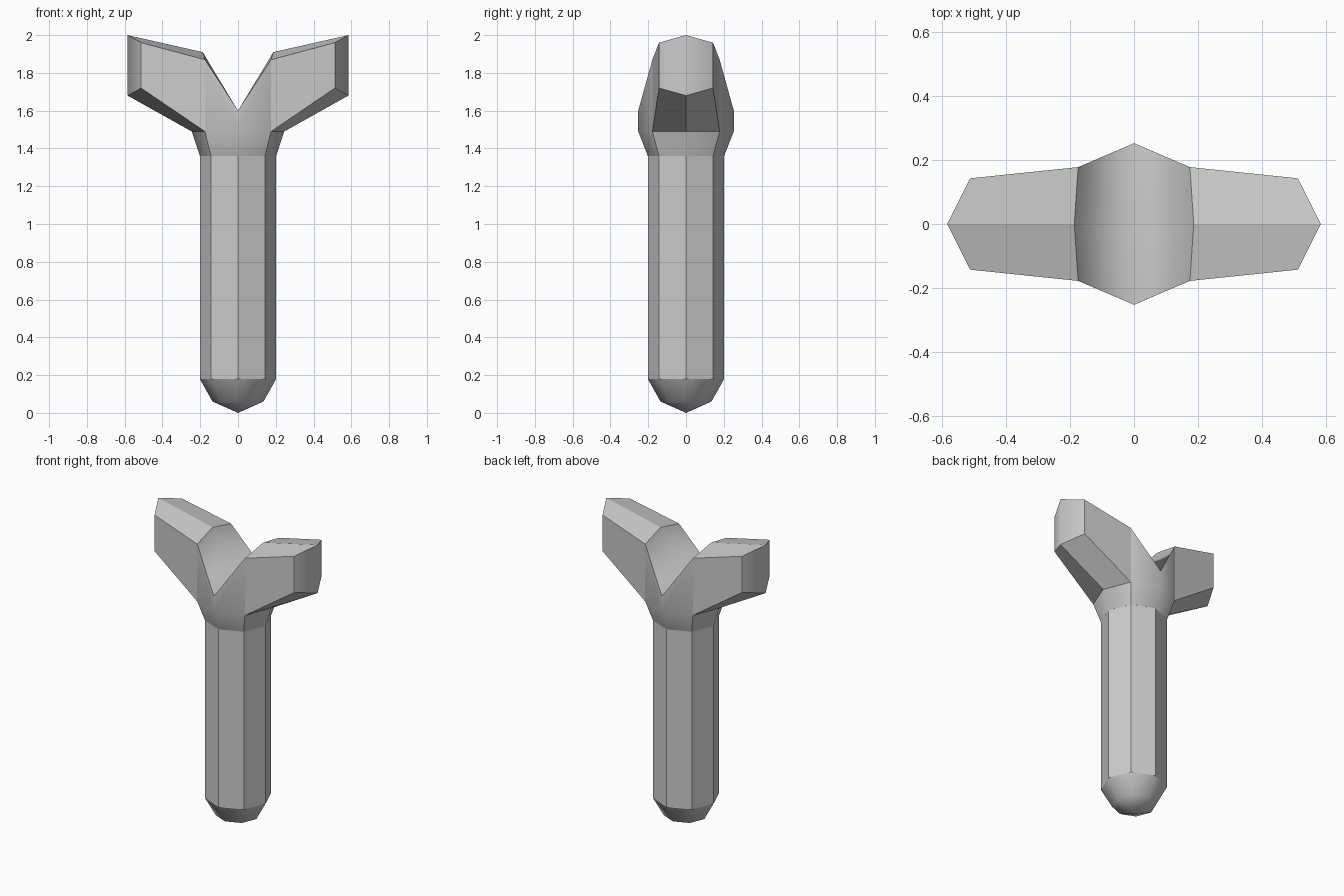
import bpy, bmesh, math

if "Cube" in bpy.data.objects:
    bpy.data.objects.remove(bpy.data.objects["Cube"])


def finish(bm, name):
    """Turn a bmesh into an object; every face is shaded as flagged."""
    bmesh.ops.recalc_face_normals(bm, faces=bm.faces)
    mesh = bpy.data.meshes.new(name)
    bm.to_mesh(mesh)
    bm.free()
    obj = bpy.data.objects.new(name, mesh)
    bpy.context.collection.objects.link(obj)
    return obj


# Octagonal handle: rounded foot (smooth) below a straight flat-sided shaft
bm = bmesh.new()
rings = [[bm.verts.new((r * math.cos(i * math.pi / 4), r * math.sin(i * math.pi / 4), z))
          for i in range(8)]
         for r, z in [(0.135, 0.06), (0.202, 0.18), (0.202, 1.36)]]
tip = bm.verts.new((0, 0, 0))
for i in range(8):
    j = (i + 1) % 8
    bm.faces.new((tip, rings[0][j], rings[0][i])).smooth = True
    bm.faces.new((rings[0][i], rings[0][j], rings[1][j], rings[1][i])).smooth = True
    bm.faces.new((rings[1][i], rings[1][j], rings[2][j], rings[2][i])).smooth = False
finish(bm, "handle")

# Forked head: right half, mirrored to the left
bm = bmesh.new()


def section(points):
    return [bm.verts.new(p) for p in points]


def hexagon(x, x_mid, y, low, low_mid, high, high_mid, x_top):
    """Arm cross-section: lower front/middle/back, upper back/middle/front."""
    return section([(x, -y, low), (x_mid, 0, low_mid), (x, y, low),
                    (x, y, high), (x_top, 0, high_mid), (x, -y, high)])


root = hexagon(0.175, 0.245, 0.178, 1.49, 1.49, 1.87, 1.91, 0.187)
end = hexagon(0.513, 0.585, 0.143, 1.72, 1.68, 1.96, 2.0, 0.585)
base = section([(0, -0.202, 1.36), (0.143, -0.143, 1.36), (0.202, 0, 1.36),
                (0.143, 0.143, 1.36), (0, 0.202, 1.36)])
front_low, front_top, middle, back_top, back_low = section(
    [(0, -0.253, 1.49), (0, -0.253, 1.6), (0, 0, 1.6), (0, 0.253, 1.6), (0, 0.253, 1.49)])

group = {}


def faces(label, *quads):
    for q in quads:
        f = bm.faces.new(q)
        f.smooth = label != "flat"
        group[f] = label


# Arm sides, then its two-faced end
faces("flat", *[(root[i], root[(i + 1) % 6], end[(i + 1) % 6], end[i]) for i in range(6)])
faces("end", (end[0], end[1], end[4], end[5]), (end[1], end[2], end[3], end[4]))
# Crotch and collar around the shaft
faces("valley", (front_top, root[5], root[4], middle), (middle, root[4], root[3], back_top))
faces("front", (front_low, root[0], root[5], front_top), (base[0], base[1], root[0], front_low))
faces("back", (back_low, root[2], root[3], back_top), (base[4], base[3], root[2], back_low))
faces("side", (base[1], base[2], root[1], root[0]), (base[2], base[3], root[2], root[1]))
# Creases wherever two groups meet
for e in bm.edges:
    e.smooth = len({group[f] for f in e.link_faces}) == 1

head = finish(bm, "forked_head")
mirror = head.modifiers.new("mirror", 'MIRROR')
mirror.use_axis = (True, False, False)
# Keep the centre line smooth on the front, back and crotch
for e in head.data.edges:
    if all(abs(head.data.vertices[v].co.x) < 1e-6 for v in e.vertices):
        zs = [head.data.vertices[v].co.z for v in e.vertices]
        e.use_edge_sharp = max(zs) < 1.4
